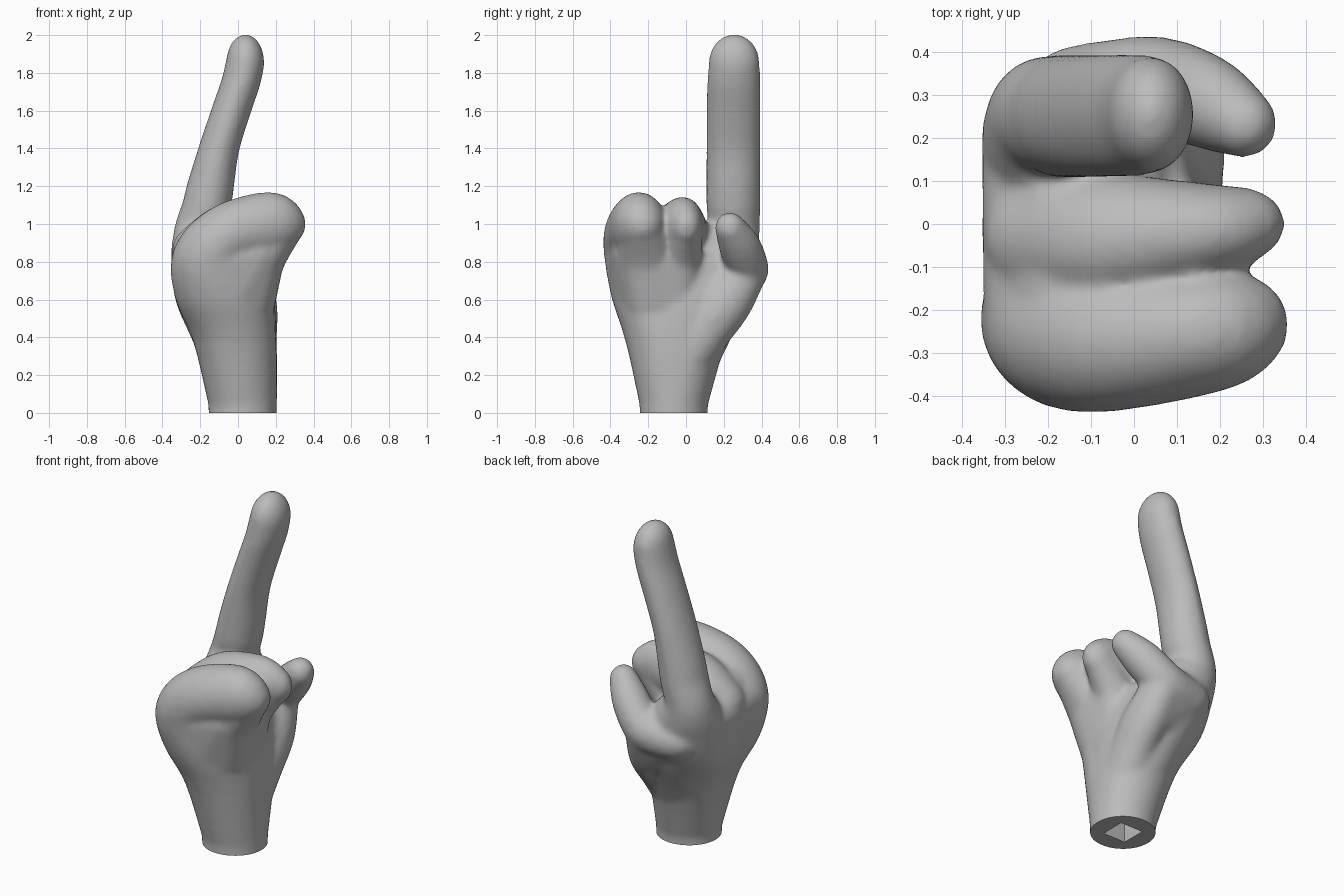
import bpy, bmesh
from mathutils import Vector

cube = bpy.data.objects.get("Cube")
if cube:
    bpy.data.objects.remove(cube, do_unlink=True)

skin = bpy.data.materials.new("plain grey")
skin.use_nodes = True
grey = (0.5, 0.5, 0.5, 1)
skin.diffuse_color = grey
skin.node_tree.nodes["Principled BSDF"].inputs["Base Color"].default_value = grey

# unit ball used for every joint
ball = bmesh.new()
bmesh.ops.create_uvsphere(ball, u_segments=32, v_segments=16, radius=1)
BALL = [v.co.copy() for v in ball.verts]
ball.free()

hand_bm = bmesh.new()


def smooth_chain(joints, steps=4):
    """Add in-between joints along a smooth curve through the given ones."""
    ends = [joints[0], *joints, joints[-1]]
    chain = []
    for a, b, c, d in zip(ends, ends[1:], ends[2:], ends[3:]):
        for i in range(steps):
            t = i / steps
            chain.append([q + t * ((r - p) + t * ((2 * p - 5 * q + 4 * r - s)
                          + t * (3 * (q - r) + s - p))) / 2
                          for p, q, r, s in zip(a, b, c, d)])
    return chain + [joints[-1]]


def hull(*joints):
    """Skin all given ellipsoid joints (x, y, z, rx, ry, rz) with one convex hull."""
    bm = bmesh.new()
    for x, y, z, rx, ry, rz in joints:
        for p in BALL:
            bm.verts.new((x + p.x * rx, y + p.y * ry, z + p.z * rz))
    bmesh.ops.convex_hull(bm, input=bm.verts[:])
    loose = [v for v in bm.verts if not v.link_faces]
    bmesh.ops.delete(bm, geom=loose, context='VERTS')
    bmesh.ops.recalc_face_normals(bm, faces=bm.faces[:])
    me = bpy.data.meshes.new("tmp")
    bm.to_mesh(me)
    bm.free()
    hand_bm.from_mesh(me)
    bpy.data.meshes.remove(me)


def limb(*joints):
    chain = smooth_chain(joints)
    for pair in zip(chain, chain[1:]):
        hull(*pair)


WRIST = (.025, -.065, .05, .182, .182, .1)
OUTER_KNUCKLE = (-.14, -.235, .82, .21, .197, .16)
INDEX_KNUCKLE = (-.135, .18, .81, .22, .2, .15)
OUTER_PALM = (-.085, -.185, .62, .25, .21, .12)
INDEX_PALM = (-.08, .12, .62, .25, .215, .12)
OUTER_CURL = (.11, -.2, .79, .13, .165, .12)
MIDDLE_CURL = (.1, -.035, .79, .12, .12, .1)
OUTER_HEEL = (.055, -.16, .57, .14, .17, .1)
MIDDLE_HEEL = (.05, -.06, .57, .14, .13, .1)
THUMB_BASE = (.05, .322, .77, .11, .115, .12)
THUMB_PAD = (.085, .2, .57, .122, .148, .12)

# wrist, palm and the row of knuckles
limb((.025, -.065, -.15, .18, .18, .1), WRIST,
     (.02, -.06, .2, .187, .205, .1), (-.02, -.045, .4, .225, .283, .1),
     (-.07, -.02, .6, .262, .36, .1), (-.105, -.01, .78, .25, .41, .12))
hull(OUTER_KNUCKLE, INDEX_KNUCKLE)
hull((-.11, -.24, .88, .18, .16, .155), (-.12, .03, .88, .18, .15, .15))
# folded outer finger, grown from the palm edge
limb(WRIST, (-.02, -.11, .4, .222, .215, .1), OUTER_PALM,
     OUTER_KNUCKLE, (-.05, -.268, .94, .17, .168, .17),
     (.16, -.25, 1.0, .16, .145, .17), (.235, -.235, 1.0, .125, .12, .12))
limb((.225, -.235, .99, .125, .12, .12), OUTER_CURL, OUTER_HEEL)
# folded middle finger
limb((-.15, -.03, .86, .2, .17, .155), (-.05, -.035, .95, .16, .155, .162),
     (.15, -.017, .99, .15, .113, .155), (.24, 0, .99, .112, .087, .11))
limb((.23, 0, .98, .11, .085, .11), MIDDLE_CURL, MIDDLE_HEEL)
# flesh between the fingertips, the palm edge and the palm
hull(OUTER_CURL, MIDDLE_CURL, OUTER_HEEL, MIDDLE_HEEL)
hull((-.12, -.24, .8, .2, .185, .12), (.1, -.225, .84, .13, .16, .12),
     OUTER_PALM, OUTER_HEEL)
# raised pointing finger, grown from the palm edge
limb(WRIST, (-.02, .01, .4, .222, .21, .1), INDEX_PALM,
     INDEX_KNUCKLE, (-.2, .25, .95, .14, .14, .15),
     (-.165, .25, 1.1, .13, .143, .1), (-.145, .25, 1.2, .125, .143, .1),
     (-.1, .25, 1.4, .107, .143, .1), (-.036, .252, 1.6, .103, .143, .1),
     (.015, .253, 1.75, .103, .141, .1), (.039, .255, 1.855, .101, .135, .15))
# thumb and the pad below it
limb((-.1, .27, .74, .18, .15, .13), THUMB_BASE,
     (.17, .283, .885, .1, .11, .11), (.255, .233, .98, .079, .08, .083))
limb((.05, .315, .76, .11, .12, .11), THUMB_PAD,
     (.085, .09, .42, .122, .145, .12), (.05, -.02, .25, .15, .158, .1))
hull((-.09, .25, .74, .18, .155, .13), (.045, .315, .75, .105, .115, .12),
     INDEX_PALM, THUMB_PAD)

mesh = bpy.data.meshes.new("pointing_hand")
hand_bm.to_mesh(mesh)
hand_bm.free()
hand = bpy.data.objects.new("pointing_hand", mesh)
bpy.context.collection.objects.link(hand)
bpy.context.view_layer.objects.active = hand
hand.select_set(True)

# fuse all parts into one soft skin
fuse = hand.modifiers.new("fuse", 'REMESH')
fuse.mode = 'VOXEL'
fuse.voxel_size = 0.014
soften = hand.modifiers.new("soften", 'SMOOTH')
soften.factor = 0.5
soften.iterations = 16
for name in ("fuse", "soften"):
    bpy.ops.object.modifier_apply(modifier=name)

# flat base
bm = bmesh.new()
bm.from_mesh(hand.data)
cut = bmesh.ops.bisect_plane(bm, geom=bm.verts[:] + bm.edges[:] + bm.faces[:],
                             plane_co=(0, 0, 0), plane_no=(0, 0, 1), clear_inner=True)
rim = [e for e in cut["geom_cut"] if isinstance(e, bmesh.types.BMEdge)]
bmesh.ops.edgeloop_fill(bm, edges=rim)
bmesh.ops.recalc_face_normals(bm, faces=bm.faces[:])
bm.to_mesh(hand.data)
bm.free()

# square socket in the base
bm = bmesh.new()
bmesh.ops.create_cube(bm, size=1)
for v in bm.verts:
    v.co = Vector((.025 + v.co.x * .15, -.065 + v.co.y * .15, v.co.z * .4))
socket_mesh = bpy.data.meshes.new("socket_cutter")
bm.to_mesh(socket_mesh)
bm.free()
socket = bpy.data.objects.new("socket_cutter", socket_mesh)
bpy.context.collection.objects.link(socket)
socket.hide_render = True
carve = hand.modifiers.new("carve", 'BOOLEAN')
carve.operation = 'DIFFERENCE'
carve.solver = 'EXACT'
carve.object = socket
bpy.ops.object.modifier_apply(modifier="carve")
bpy.data.objects.remove(socket, do_unlink=True)

hand.data.materials.clear()
hand.data.materials.append(skin)
bpy.ops.object.shade_smooth_by_angle(angle=0.7)
